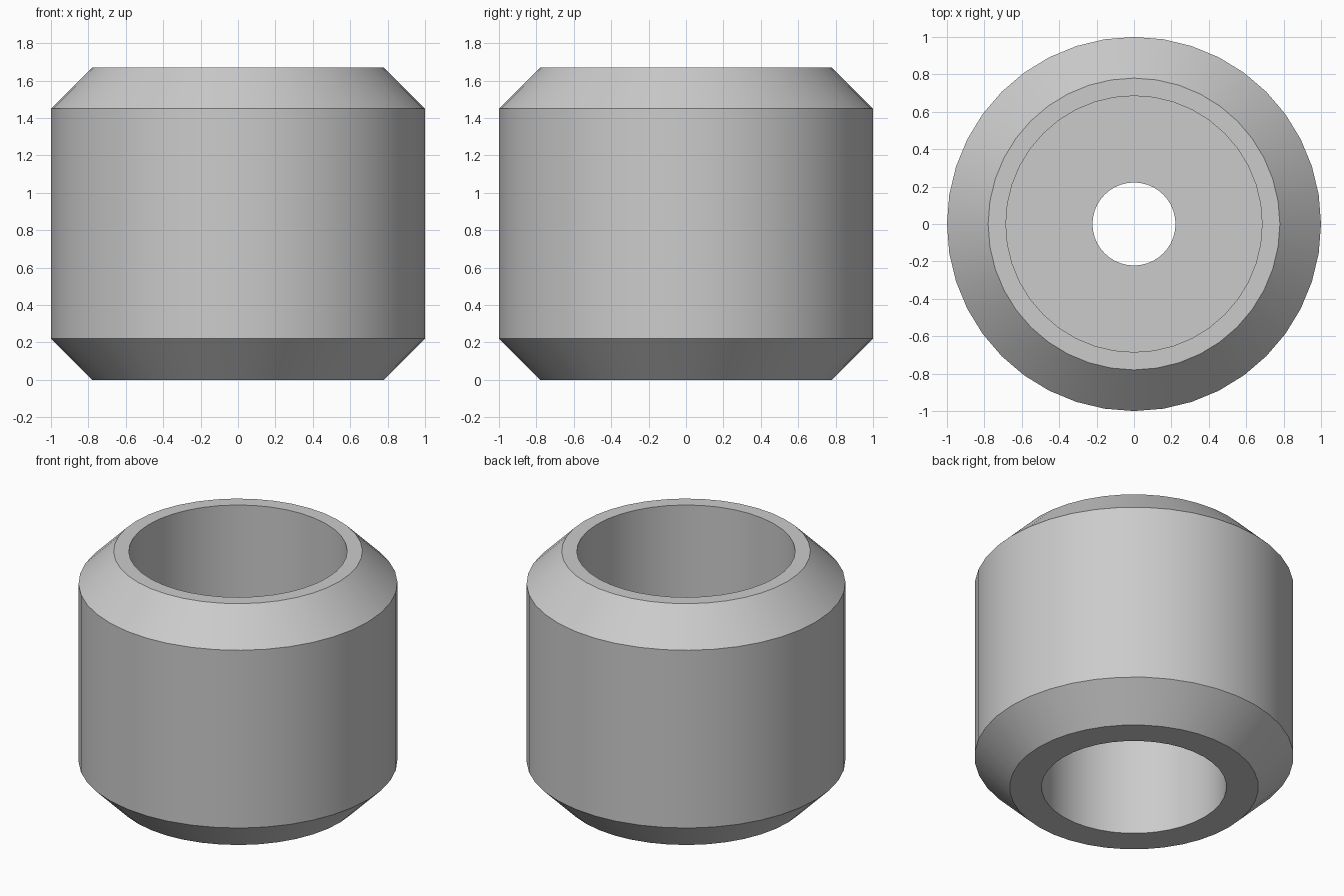
import bpy
import bmesh
import math

cube = bpy.data.objects.get("Cube")
if cube:
    bpy.data.objects.remove(cube, do_unlink=True)

SIDES = 40
HEIGHT, CHAMFER = 1.67, 0.22

# Material
grey = bpy.data.materials.new("plain_grey")
grey.use_nodes = True
colour = (0.6, 0.6, 0.6, 1)
grey.diffuse_color = colour
grey.node_tree.nodes["Principled BSDF"].inputs["Base Color"].default_value = colour

# Closed half section (radius, height): chamfered outside, pocket above and below a web
web_low, web_high = 0.67, 0.89
upper_r, lower_r, bore_r = 0.685, 0.58, 0.222
rim_r = 1 - CHAMFER
section = [
    (lower_r, 0), (rim_r, 0), (1, CHAMFER), (1, HEIGHT - CHAMFER),
    (rim_r, HEIGHT), (upper_r, HEIGHT), (upper_r, web_high),
    (bore_r, web_high), (bore_r, web_low), (lower_r, web_low),
]

# Revolve the section into the bushing
bm = bmesh.new()
rings = []
for r, z in section:
    angles = [2 * math.pi * i / SIDES for i in range(SIDES)]
    rings.append([bm.verts.new((r * math.cos(a), r * math.sin(a), z)) for a in angles])
for k, ring in enumerate(rings):
    upper = rings[(k + 1) % len(rings)]
    for i in range(SIDES):
        j = (i + 1) % SIDES
        bm.faces.new((ring[i], ring[j], upper[j], upper[i]))
bmesh.ops.recalc_face_normals(bm, faces=bm.faces)
mesh = bpy.data.meshes.new("bushing")
bm.to_mesh(mesh)
bm.free()
mesh.materials.append(grey)

bushing = bpy.data.objects.new("bushing", mesh)
bpy.context.collection.objects.link(bushing)
bpy.ops.object.select_all(action="DESELECT")
bushing.select_set(True)
bpy.context.view_layer.objects.active = bushing
bpy.ops.object.shade_smooth_by_angle(angle=math.radians(30))
